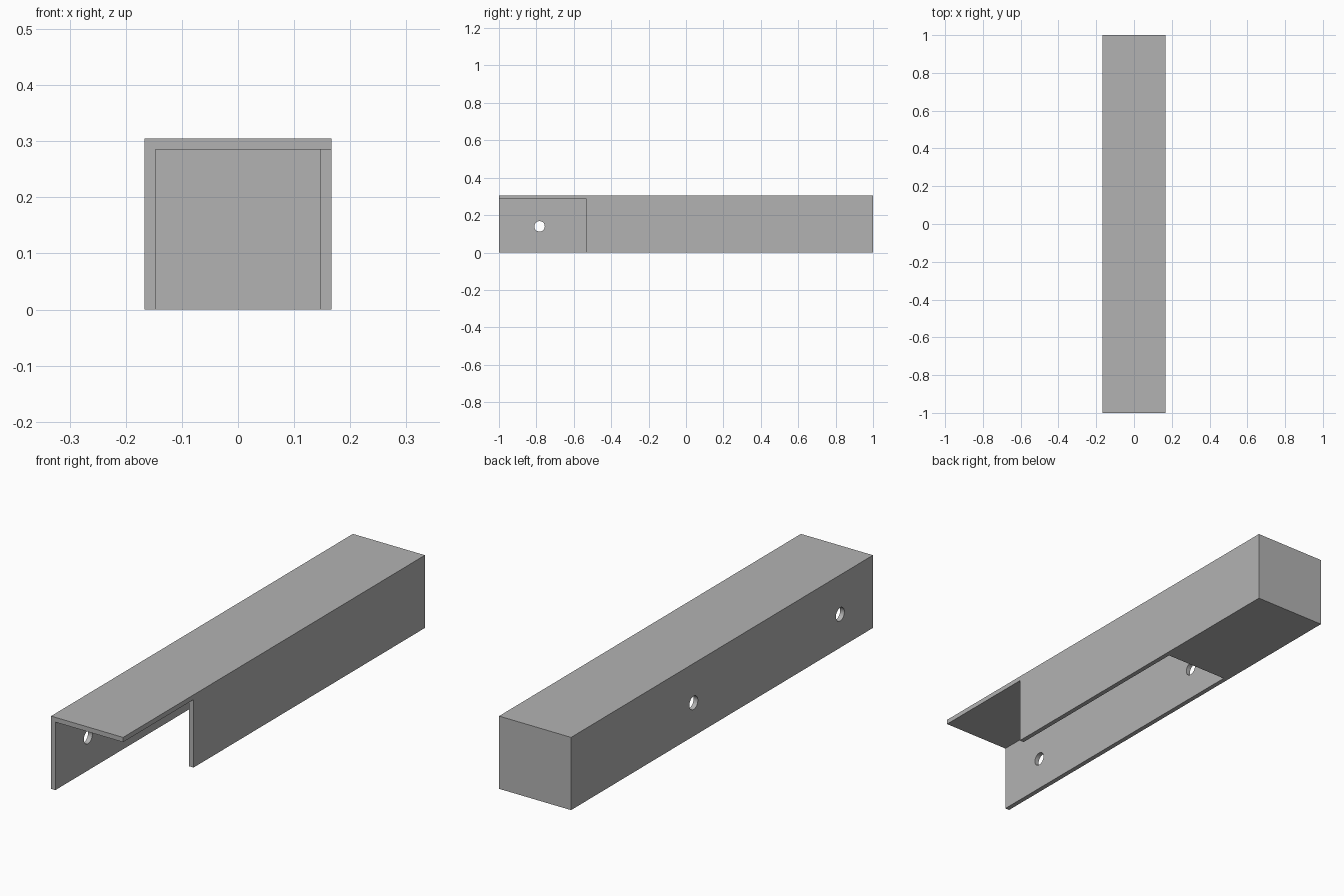
import bpy
import math

# Remove the default cube
cube = bpy.data.objects.get("Cube")
if cube:
    bpy.data.objects.remove(cube, do_unlink=True)

HALF_W, HEIGHT, WALL = 0.167, 0.305, 0.02
INNER_X, INNER_Z = HALF_W - WALL, HEIGHT - WALL

# Plain grey material
grey = bpy.data.materials.new("plain_grey")
grey.use_nodes = True
colour = (0.45, 0.45, 0.45, 1)
grey.diffuse_color = colour
grey.node_tree.nodes["Principled BSDF"].inputs["Base Color"].default_value = colour


def box(name, low, high):
    """Box spanning two opposite corners."""
    centre = [(a + b) / 2 for a, b in zip(low, high)]
    bpy.ops.mesh.primitive_cube_add(size=1, location=centre)
    obj = bpy.context.object
    obj.name = name
    obj.scale = [b - a for a, b in zip(low, high)]
    bpy.ops.object.transform_apply(location=True, rotation=True, scale=True)
    obj.data.materials.append(grey)
    return obj


def cut(target, cutter):
    """Subtract the cutter from the target, then discard it."""
    cutter.hide_render = True
    mod = target.modifiers.new("cut", "BOOLEAN")
    mod.operation = "DIFFERENCE"
    mod.solver = "EXACT"
    mod.object = cutter
    bpy.context.view_layer.objects.active = target
    bpy.ops.object.modifier_apply(modifier=mod.name)
    bpy.data.objects.remove(cutter, do_unlink=True)


# Long cover with a solid rear end
cover = box("channel_cover", (-HALF_W, -1, 0), (HALF_W, 1, HEIGHT))

# Hollow channel, open at the front and underneath
cut(cover, box("channel_cutter", (-INNER_X, -1.1, -0.1), (INNER_X, 0.4, INNER_Z)))

# Left wall cut away near the front
cut(cover, box("side_cutter", (0.1, -1.1, -0.1), (0.3, -0.533, INNER_Z)))

# Two screw holes through the right wall
for y in (-0.783, 0.188):
    bpy.ops.mesh.primitive_cylinder_add(
        vertices=32, radius=0.028, depth=0.1,
        location=(-HALF_W, y, 0.14), rotation=(0, math.pi / 2, 0))
    hole = bpy.context.object
    hole.name = "screw_hole_cutter"
    hole.data.materials.append(grey)
    cut(cover, hole)

# Smooth hole walls, crisp corners
bpy.ops.object.select_all(action="DESELECT")
cover.select_set(True)
bpy.context.view_layer.objects.active = cover
bpy.ops.object.shade_smooth_by_angle(angle=math.radians(30))
